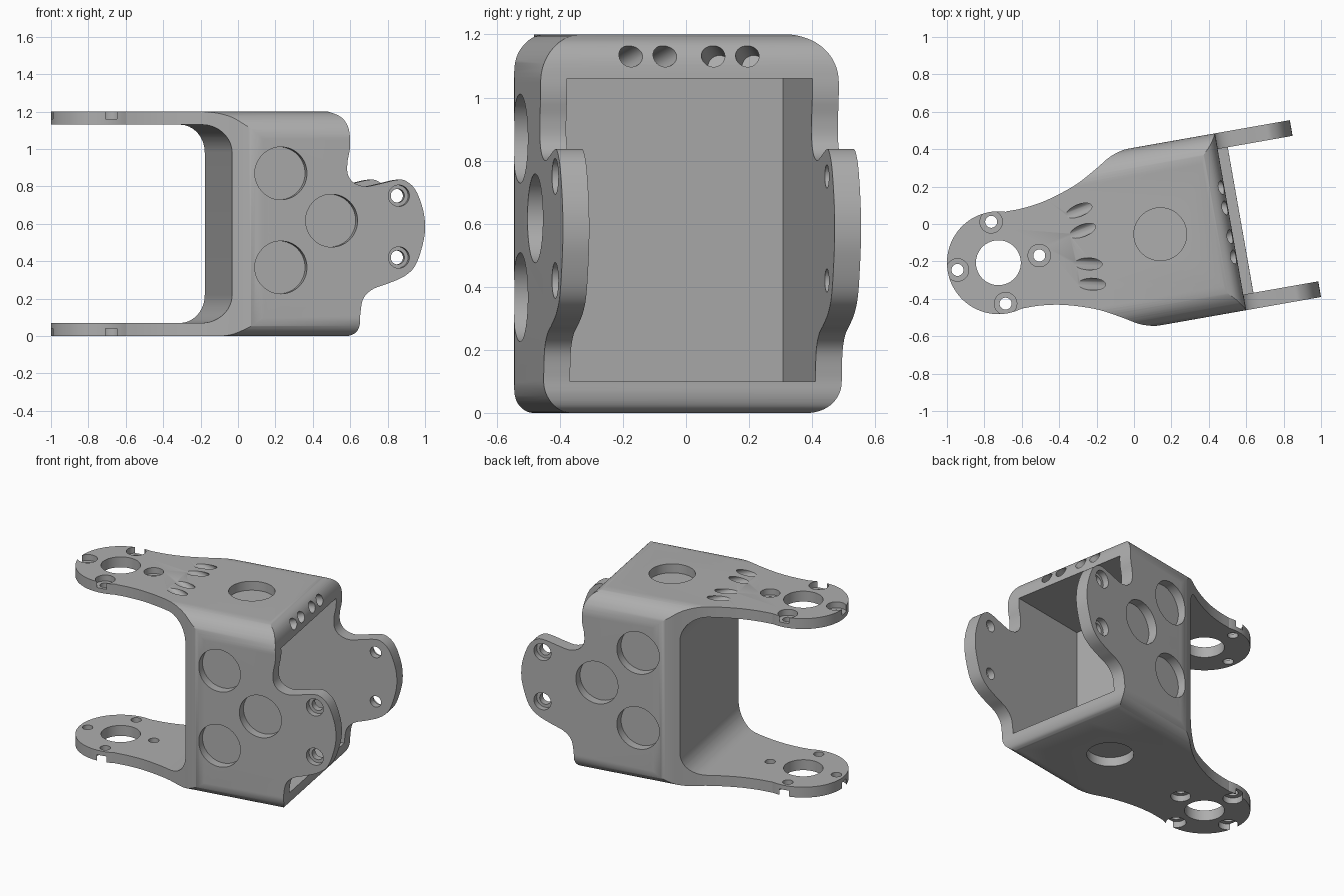
import bpy, bmesh, math
from mathutils import Vector, Matrix

if "Cube" in bpy.data.objects:
    bpy.data.objects.remove(bpy.data.objects["Cube"])

metal = bpy.data.materials.new("plain grey")
metal.use_nodes = True
GREY = (0.42, 0.42, 0.42, 1)
metal.diffuse_color = GREY
metal.node_tree.nodes["Principled BSDF"].inputs["Base Color"].default_value = GREY

HALF = 0.48          # half width of the box
HEIGHT = 1.2
EAR = Vector((-0.75, 0.0))


def arc(cx, cy, r, start, end, n=16):
    angles = [math.radians(start + (end - start) * i / n) for i in range(n + 1)]
    return [(cx + r * math.cos(a), cy + r * math.sin(a)) for a in angles]


def spline(pts, n=6):
    """Smooth curve through the points."""
    p = [Vector(q) for q in pts]
    p = [2 * p[0] - p[1]] + p + [2 * p[-1] - p[-2]]
    out = []
    for a, b, c, d in zip(p, p[1:], p[2:], p[3:]):
        for i in range(n):
            t = i / n
            out.append(tuple(0.5 * (2 * b + (c - a) * t + (2 * a - 5 * b + 4 * c - d) * t * t
                                    + (3 * b - a - 3 * c + d) * t ** 3)))
    return out + [tuple(p[-2])]


def prism(name, pts, place, lo, hi):
    """Extrude a closed outline; place maps (a, b, depth) to a 3D point."""
    bm = bmesh.new()
    face = bm.faces.new([bm.verts.new(place(a, b, lo)) for a, b in pts])
    shift = Vector(place(0, 0, hi)) - Vector(place(0, 0, lo))
    new = bmesh.ops.extrude_face_region(bm, geom=[face])["geom"]
    bmesh.ops.translate(bm, vec=shift, verts=[g for g in new if isinstance(g, bmesh.types.BMVert)])
    bmesh.ops.recalc_face_normals(bm, faces=bm.faces)
    return finish(name, bm)


def finish(name, bm):
    mesh = bpy.data.meshes.new(name)
    bm.to_mesh(mesh)
    bm.free()
    mesh.materials.append(metal)
    obj = bpy.data.objects.new(name, mesh)
    bpy.context.collection.objects.link(obj)
    return obj


def drill(at, direction, radius, length, sides=40):
    """Cylinder centred on a point along a direction."""
    bm = bmesh.new()
    turn = Vector(direction).to_track_quat("Z", "Y").to_matrix().to_4x4()
    bmesh.ops.create_cone(bm, cap_ends=True, segments=sides, radius1=radius, radius2=radius,
                          depth=length, matrix=Matrix.Translation(at) @ turn)
    return finish("hole_cutter", bm)


def combine(obj, other, operation):
    other.hide_render = True
    mod = obj.modifiers.new(operation.lower(), "BOOLEAN")
    mod.operation, mod.solver, mod.object = operation, "EXACT", other
    bpy.context.view_layer.objects.active = obj
    bpy.ops.object.modifier_apply(modifier=mod.name)
    bpy.data.objects.remove(other)


# Side profile: two arms, filleted end wall, open end with screw tabs
tab = spline([(0.415, 1.2), (0.47, 1.172), (0.5, 1.125), (0.51, 1.06), (0.509, 1.0),
              (0.496, 0.93), (0.498, 0.865), (0.53, 0.82), (0.592, 0.80), (0.663, 0.812),
              (0.765, 0.835), (0.815, 0.828), (0.866, 0.78), (0.905, 0.68), (0.917, 0.59),
              (0.907, 0.5), (0.866, 0.38), (0.805, 0.32), (0.714, 0.28), (0.633, 0.25),
              (0.582, 0.2), (0.566, 0.12), (0.564, 0.06), (0.55, 0.02), (0.517, 0)])
side = ([(-1.2, HEIGHT)] + tab + [(-1.2, 0), (-1.2, 0.07)]
        + arc(-0.27, 0.22, 0.15, -90, 0) + arc(-0.27, 0.98, 0.15, 0, 90) + [(-1.2, 1.13)])
bracket = prism("bracket", side, lambda a, b, d: (a, d, b), -0.6, 0.6)

# Plan outline: box narrowing into a round ear
flank = [(1.2, HALF)] + spline([(0.07, HALF), (0.01, 0.477), (-0.066, 0.453), (-0.145, 0.406),
                                (-0.257, 0.345), (-0.365, 0.305), (-0.472, 0.277),
                                (-0.576, 0.264), (-0.667, 0.263)])
flank += arc(EAR.x, EAR.y, 0.275, 70, 180, 30)
plan = flank + [(u, -w) for u, w in reversed(flank[:-1])]
combine(bracket, prism("plan", plan, lambda a, b, d: (a, b, d), -0.1, 1.3), "INTERSECT")

# End section: rounded long edges
TOP, LOW = 0.15, 0.10
section = (arc(HALF - TOP, HEIGHT - TOP, TOP, 0, 90) + arc(TOP - HALF, HEIGHT - TOP, TOP, 90, 180)
           + arc(LOW - HALF, LOW, LOW, 180, 270) + arc(HALF - LOW, LOW, LOW, 270, 360))
combine(bracket, prism("section", section, lambda a, b, d: (d, a, b), -1.3, 1.3), "INTERSECT")

# Cavity, open at the end and leaving the tabs as thin plates
room = [(-0.395, 0.1), (0.395, 0.1), (0.395, 1.06), (-0.395, 1.06)]
combine(bracket, prism("cavity", room, lambda a, b, d: (d, a, b), -0.03, 1.3), "DIFFERENCE")

cutters = []
up = (0, 0, 1)

# Ear holes: large bore and four counterbored screw holes on each arm
cutters.append(drill((EAR.x, 0, 0.6), up, 0.12, 1.6, 64))
for k in range(4):
    a = math.radians(90 * k)
    u, w = EAR.x + 0.222 * math.cos(a), 0.222 * math.sin(a)
    cutters.append(drill((u, w, 0.6), up, 0.032, 1.6))
    for z in (0, HEIGHT):
        cutters.append(drill((u, w, z), up, 0.06, 0.08))

# Shallow round pockets on the top, bottom and both sides
for z in (0, HEIGHT):
    cutters.append(drill((0.129, 0, z), up, 0.141, 0.12, 64))
for s in (-1, 1):
    across = (0, 1, 0)
    for u, z in ((0.135, 0.87), (0.41, 0.617), (0.135, 0.367)):
        cutters.append(drill((u, s * HALF, z), across, 0.141, 0.12, 64))
    # Tab screw holes
    for z in (0.75, 0.42):
        cutters.append(drill((0.775, s * HALF, z), across, 0.037, 0.4))
        cutters.append(drill((0.775, s * HALF, z), across, 0.057, 0.08))
    # Slanted cable holes in the upper arm and the rim
    for w in (0.09, 0.2):
        cutters.append(drill((-0.277, s * w, HEIGHT), (0.88, s * 0.18, -0.44), 0.032, 0.5))
        cutters.append(drill((0.49, s * (w - 0.01), 1.13), (-0.88, s * 0.3, -0.25), 0.036, 0.24))

for c in cutters:
    combine(bracket, c, "DIFFERENCE")

# Turn into place and shade
slant = math.radians(10)
offset = -0.078
bracket.data.transform(Matrix.Translation((-math.sin(slant) * offset, math.cos(slant) * offset, 0))
                       @ Matrix.Rotation(slant, 4, "Z"))
bpy.ops.object.select_all(action="DESELECT")
bracket.select_set(True)
bpy.context.view_layer.objects.active = bracket
bpy.ops.object.shade_smooth_by_angle(angle=math.radians(30))
